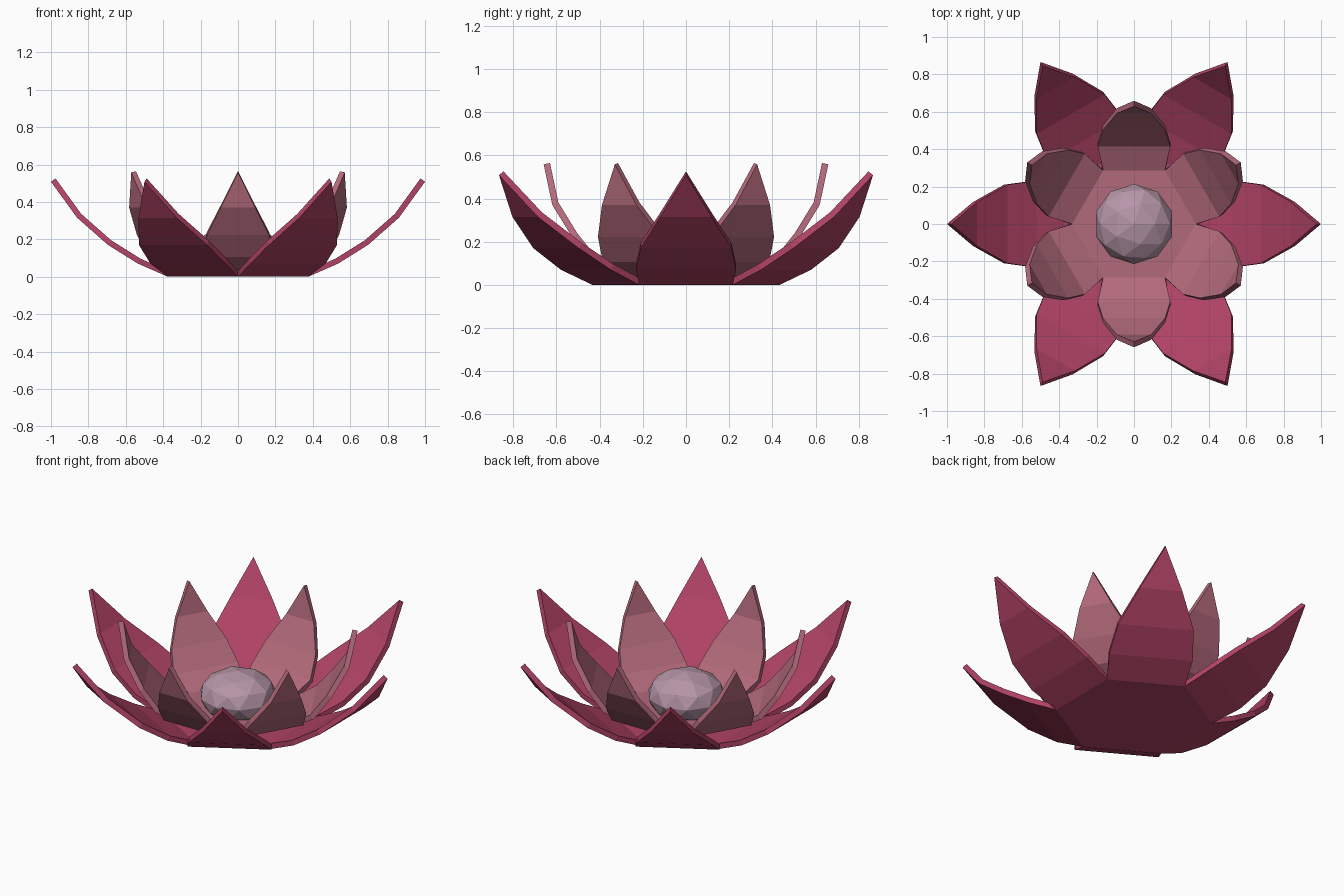
import bpy, bmesh, math
from mathutils import Matrix, Vector

cube = bpy.data.objects.get("Cube")
if cube:
    bpy.data.objects.remove(cube, do_unlink=True)


def make_material(name, rgb):
    mat = bpy.data.materials.new(name)
    mat.use_nodes = True
    mat.diffuse_color = (*rgb, 1)
    mat.node_tree.nodes["Principled BSDF"].inputs["Base Color"].default_value = (*rgb, 1)
    return mat


def add_object(name, bm, mat):
    mesh = bpy.data.meshes.new(name)
    bm.to_mesh(mesh)
    bm.free()
    mesh.materials.append(mat)
    obj = bpy.data.objects.new(name, mesh)
    bpy.context.collection.objects.link(obj)
    return obj


def petal_ring(name, stations, start, thickness, mat):
    """Hexagonal floor with a bent petal on each side.
    Stations are (radius, half width, height) from base to tip."""
    bm = bmesh.new()
    floor = []
    for i in range(6):
        turn = Matrix.Rotation(math.radians(start + 60 * i), 3, "Z")
        rows = []
        for r, w, z in stations:
            sides = (-w, w) if w else (0,)
            rows.append([bm.verts.new(turn @ Vector((r, s, z))) for s in sides])
        floor.append(rows[0][0])
        for low, high in zip(rows, rows[1:]):
            bm.faces.new([low[0]] + high + [low[1]])
    bm.faces.new(floor)
    bmesh.ops.remove_doubles(bm, verts=bm.verts[:], dist=0.005)
    # Turn every face towards the inside of the flower
    for f in bm.faces:
        f.normal_update()
        if f.normal.z < 0:
            f.normal_flip()
    solid = add_object(name, bm, mat).modifiers.new("Thickness", "SOLIDIFY")
    solid.thickness = thickness
    solid.offset = 1
    solid.use_even_offset = True


outer_mat = make_material("deep rose", (0.43, 0.055, 0.128))
inner_mat = make_material("dusty pink", (0.445, 0.142, 0.195))
heart_mat = make_material("pale mauve", (0.465, 0.302, 0.39))

half = math.tan(math.radians(30))

# Wide outer petals
outer = [(0.375, 0.375 * half, 0), (0.535, 0.232, 0.07), (0.695, 0.21, 0.17),
         (0.86, 0.118, 0.315), (1.0, 0, 0.508)]
petal_ring("outer_petals", outer, 0, 0.03, outer_mat)

# Upright inner petals
inner = [(0.293, 0.293 * half, 0.035), (0.434, 0.194, 0.105), (0.528, 0.166, 0.222),
         (0.619, 0.092, 0.37), (0.659, 0, 0.558)]
petal_ring("inner_petals", inner, 30, 0.03, inner_mat)

# Faceted, slightly flattened heart of the flower
bm = bmesh.new()
bmesh.ops.create_icosphere(bm, subdivisions=2, radius=0.214)
bmesh.ops.scale(bm, vec=(1, 1, 0.66), verts=bm.verts)
bmesh.ops.translate(bm, vec=(0, 0, 0.148), verts=bm.verts)
add_object("flower_heart", bm, heart_mat)
